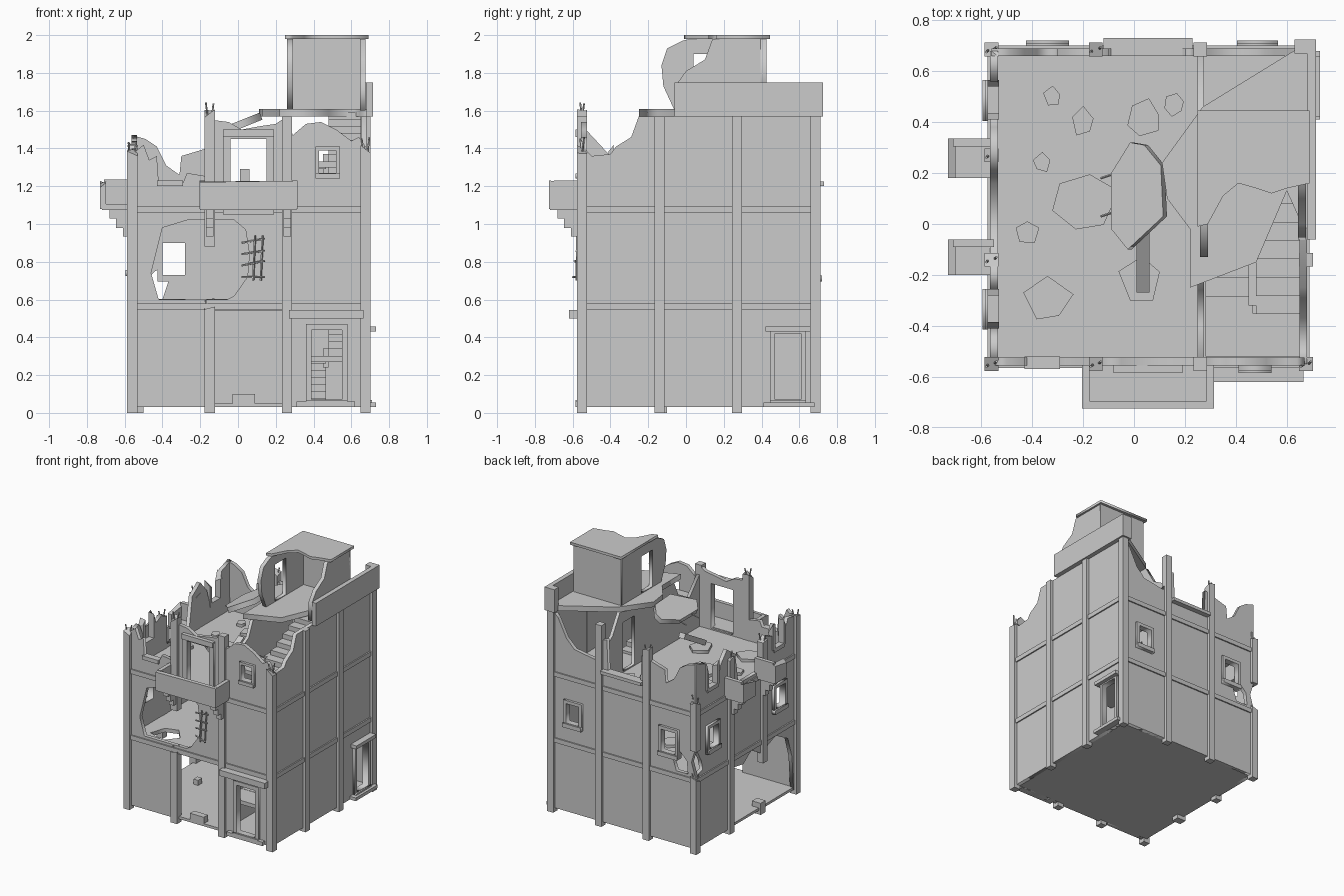
import bpy, bmesh, math, random
from mathutils import Matrix, Vector
random.seed(4)

# local (u, v, w) -> world for front/back walls, side walls and floor slabs
AXES = {'F': ((1, 0, 0), (0, 0, 1), (0, 1, 0)),
        'S': ((0, 1, 0), (0, 0, 1), (1, 0, 0)),
        'T': ((1, 0, 0), (0, 1, 0), (0, 0, 1))}

def finish(name, bm):
    bmesh.ops.recalc_face_normals(bm, faces=bm.faces)
    me = bpy.data.meshes.new(name)
    bm.to_mesh(me)
    bm.free()
    ob = bpy.data.objects.new(name, me)
    bpy.context.collection.objects.link(ob)
    return ob

def panel(name, plane, c, t, outline, holes=()):
    """Flat slab of thickness t centred on plane offset c, with holes."""
    cu = bpy.data.curves.new("tmp", 'CURVE')
    cu.dimensions = '2D'
    cu.fill_mode = 'BOTH'
    cu.extrude = t / 2
    for pts in [outline, *holes]:
        s = cu.splines.new('POLY')
        s.points.add(len(pts) - 1)
        for p, (u, v) in zip(s.points, pts):
            p.co = (u, v, 0, 1)
        s.use_cyclic_u = True
    tmp = bpy.data.objects.new("tmp", cu)
    bpy.context.collection.objects.link(tmp)
    bpy.context.view_layer.update()
    me = bpy.data.meshes.new_from_object(tmp.evaluated_get(bpy.context.evaluated_depsgraph_get()))
    bm = bmesh.new()
    bm.from_mesh(me)
    bpy.data.objects.remove(tmp)
    bpy.data.curves.remove(cu)
    bpy.data.meshes.remove(me)
    bmesh.ops.remove_doubles(bm, verts=bm.verts, dist=1e-5)
    a, b, n = (Vector(k) for k in AXES[plane])
    for v in bm.verts:
        v.co = a * v.co.x + b * v.co.y + n * (v.co.z + c)
    return finish(name, bm)

def rect(u0, u1, v0, v1):
    return [(u0, v0), (u1, v0), (u1, v1), (u0, v1)]

def box(name, x0, x1, y0, y1, z0, z1, rag=0.0):
    bm = bmesh.new()
    bmesh.ops.create_cube(bm, size=1)
    for v in bm.verts:
        top = v.co.z > 0
        v.co = ((x0 + x1) / 2 + v.co.x * (x1 - x0), (y0 + y1) / 2 + v.co.y * (y1 - y0),
                (z1 - random.random() * rag) if top else z0)
    return finish(name, bm)

def rod(name, p, q, r=0.005):
    p, q = Vector(p), Vector(q)
    bm = bmesh.new()
    bmesh.ops.create_cone(bm, cap_ends=True, segments=5, radius1=r, radius2=r, depth=(q - p).length)
    m = Matrix.Translation((p + q) / 2) @ (q - p).to_track_quat('Z', 'Y').to_matrix().to_4x4()
    bmesh.ops.transform(bm, matrix=m, verts=bm.verts)
    return finish(name, bm)

def window(name, plane, c, out, u0, u1, v0, v1, w=0.025):
    """Trim around an opening plus a projecting sill."""
    panel(name + "_frame", plane, c + out * 0.012, 0.045,
          rect(u0 - w, u1 + w, v0 - w, v1 + w), [rect(u0, u1, v0, v1)])
    panel(name + "_sill", plane, c + out * 0.015, 0.06, rect(u0 - w, u1 + w, v0 - w - .01, v0 - .003))

def pillar(name, x, y, z0, z1, broken=False):
    h = 0.027
    box(name, x - h, x + h, y - h, y + h, z0, z1, 0.05 if broken else 0)
    if broken:
        for d in (-.01, .01):
            rod(name + "_rebar", (x + d, y, z1 - .05), (x + d * 2, y + d, z1 + random.uniform(.01, .04)))

# --- front wall
FY, BY, LX, RX, T = -.54, .675, -.55, .665, .03
panel("front_wall", 'F', FY, T,
      [(-.56, .03), (-.13, .03), (-.13, .54), (.25, .54), (.25, .03), (.67, .03), (.67, 1.42), (.64, 1.46),
       (.60, 1.44), (.52, 1.50), (.44, 1.54), (.36, 1.53), (.29, 1.47), (.26, 1.57), (.20, 1.53), (.13, 1.52),
       (.02, 1.50), (-.05, 1.54), (-.13, 1.55), (-.15, 1.25), (-.27, 1.27), (-.29, 1.22), (-.42, 1.22),
       (-.43, 1.36), (-.47, 1.34), (-.50, 1.42), (-.56, 1.37)],
      [[(-.42, .60), (-.46, .74), (-.43, .86), (-.40, .98), (-.27, 1.02), (-.02, 1.02), (.04, .97), (.06, .84),
        (.05, .72), (-.02, .62), (-.06, .60)],
       rect(-.04, .15, 1.10, 1.45), rect(.39, .55, .07, .44), rect(.43, .52, 1.27, 1.39)])
# --- back wall
panel("back_wall", 'F', BY, T,
      [(-.56, .03), (.67, .03), (.67, 1.57), (.62, 1.52), (.55, 1.38), (.48, 1.31), (.30, 1.28), (.24, 1.45),
       (.20, 1.46), (.19, 1.22), (-.09, 1.22), (-.10, 1.42), (-.20, 1.39), (-.30, 1.36), (-.31, 1.26),
       (-.38, 1.31), (-.43, 1.41), (-.49, 1.45), (-.56, 1.47), (-.56, .80), (-.53, .70), (-.56, .60)],
      [[(-.40, .90), (-.28, .90), (-.28, .73), (-.36, .72), (-.38, .66), (-.40, .60), (-.50, .60), (-.49, .70),
        (-.44, .75), (-.40, .77)], rect(.43, .54, .73, .88)])
# --- left wall, open at ground level
panel("left_wall", 'S', LX, T,
      [(.68, .03), (.27, .03), (.27, .50), (.10, .47), (0, .54), (-.12, .47), (-.30, .54), (-.45, .46),
       (-.50, .30), (-.52, .03), (-.55, .03), (-.55, 1.38), (-.45, 1.40), (-.41, 1.31), (-.40, 1.22),
       (-.27, 1.22), (-.26, 1.33), (-.17, 1.37), (-.11, 1.12), (.16, 1.12), (.20, 1.37), (.30, 1.44),
       (.38, 1.35), (.42, 1.22), (.54, 1.22), (.56, 1.43), (.68, 1.47), (.68, .80), (.62, .70), (.60, .62),
       (.68, .60)],
      [rect(-.39, -.28, .76, .92), rect(.43, .54, .76, .92)])
# --- right wall
panel("right_wall", 'S', RX, T,
      [(-.55, .03), (.69, .03), (.69, 1.57), (-.25, 1.57), (-.29, 1.46), (-.37, 1.41), (-.40, 1.37),
       (-.50, 1.36), (-.55, 1.41)], [rect(.47, .61, .07, .42)])

# --- window and door trim
window("balcony_door", 'F', FY, -1, -.04, .15, 1.10, 1.45, .04)
box("balcony_door_lintel", -.08, .19, -.585, -.55, 1.46, 1.50)
window("front_door", 'F', FY, -1, .39, .55, .07, .44, .03)
window("stair_window", 'F', FY, -1, .43, .52, 1.27, 1.39, .02)
window("back_window_right", 'F', BY, 1, .43, .54, .73, .88)
window("back_window_left", 'F', BY, 1, -.40, -.28, .73, .90)
window("left_window_front", 'S', LX, -1, -.39, -.28, .76, .92)
window("left_window_back", 'S', LX, -1, .43, .54, .76, .92)
window("side_door", 'S', RX, 1, .47, .61, .07, .42)
for k, y in enumerate((-.40, .42)):
    box(f"upper_left_sill_{k}", -.575, -.53, y, y + .13, 1.20, 1.23)
    for d in (-.01, .12):
        box(f"upper_left_jamb_{k}", -.575, -.53, y + d, y + d + .025, 1.22, 1.44, .1)
box("upper_front_sill", -.43, -.29, -.57, -.52, 1.20, 1.23)
box("upper_back_sill", -.12, .23, .66, .73, 1.20, 1.225)

# --- awnings and steps
box("front_awning", .27, .665, -.62, -.54, .50, .545)
box("front_step", .31, .62, -.585, -.53, .03, .06)
box("side_awning", .67, .73, .42, .66, .43, .457)
box("side_step", .67, .73, .41, .68, .03, .055)

# --- frame pillars: (x, y, bottom, top, broken)
P = (-.56, -.15, .26, .675)
Q = (-.55, -.14, .27, .685)
for k, (x, y, a, b, r) in enumerate([
        (P[0], Q[0], 0, 1.41, 1), (P[1], Q[0], 0, .58, 1), (P[1], Q[0], .88, 1.61, 1), (P[2], Q[0], 0, 1.57, 0),
        (P[3], Q[0], 0, 1.42, 1), (P[3], Q[1], 0, 1.57, 0), (P[3], Q[2], 0, 1.57, 0), (P[3], Q[3], 0, 1.57, 0),
        (P[2], Q[3], 0, 1.57, 0), (P[1], Q[3], 0, 1.50, 1), (P[0], Q[3], 0, .60, 1), (P[0], Q[3], .80, 1.19, 1),
        (P[0], Q[2], 0, 1.38, 1), (P[0], Q[1], .40, 1.36, 1)]):
    pillar(f"pillar_{k}", x, y, a, b, r)

# --- storey bands round the outside
for z in (.545, 1.06):
    box("front_band", -.57, .68, -.565, -.53, z, z + .035)
    box("back_band", -.57, .68, .665, .70, z, z + .035)
    box("left_band", -.575, -.54, -.55, .69, z, z + .035)
    box("right_band", .655, .69, -.55, .69, z, z + .035)

# --- floors, stairwell partition
box("ground_floor", -.56, .67, -.55, .68, .03, .05)
panel("first_floor", 'T', .565, .03, rect(-.54, .27, -.53, .67),
      [[(-.44, -.45), (-.30, -.50), (-.22, -.40), (-.30, -.30), (-.40, -.33)]])
panel("second_floor", 'T', 1.075, .03, rect(-.54, .27, -.53, .67))
for z in (.565, 1.075):
    box("stair_hall_floor", .26, .66, .15, .67, z - .015, z + .015)
panel("stairwell_partition", 'S', .262, .025,
      [(-.53, .04), (.67, .04), (.67, 1.35), (.55, 1.42), (.46, 1.57), (-.20, 1.57), (-.26, 1.44), (-.40, 1.36),
       (-.53, 1.50)], [rect(.28, .42, z, z + .38) for z in (.06, .59, 1.10)])

# --- two stair flights per storey
for s in range(3):
    z = .04 + s * .515
    for k in range(7):
        y, h = .15 - k * .072, z + k * .037
        box("stair_up", .28, .465, y - .072, y, h, h + .04)
        h2 = z + .26 + k * .037
        box("stair_return", .48, .65, -.354 + k * .072, -.282 + k * .072, h2, h2 + .04)
    box("stair_landing", .28, .65, -.52, -.35, z + .23, z + .26)
    box("stair_divider", .45, .48, -.32, -.13, z + .2, z + .30)

# --- broken roof slab, parapet and hanging slab
panel("roof_slab", 'T', 1.59, .04,
      [(.70, .70), (.66, .70), (.27, .46), (.11, .24), (.13, .10), (.22, -.02), (.22, -.25), (.48, -.15),
       (.60, .13), (.645, .03), (.70, -.05)])
box("parapet", .68, .715, -.06, .725, 1.57, 1.75)
box("parapet_return", .63, .69, .67, .725, 1.57, 1.75)
slab = panel("hanging_slab", 'T', 0, .04,
             [(-.11, .09), (-.03, .21), (.03, .20), (.10, .12), (.11, -.08), (-.04, -.21), (-.11, -.13)])
slab.location = (.02, .11, 1.53)
slab.rotation_euler = (0, math.radians(-22), 0)
for y in (0.03, .18):
    rod("slab_rebar", (-.13, y, 1.47), (-.07, y + .02, 1.50))

# --- rooftop stair house
panel("tower_back_wall", 'F', .41, .03, rect(.265, .675, 1.6, 1.98))
panel("tower_left_wall", 'S', .275, .03,
      [(-.06, 1.6), (.42, 1.6), (.42, 1.98), (.02, 1.98), (-.02, 1.97), (-.10, 1.93), (-.13, 1.84), (-.12, 1.73)],
      [rect(.04, .18, 1.615, 1.90)])
panel("tower_right_wall", 'S', .66, .03,
      [(-.06, 1.6), (.42, 1.6), (.42, 1.98), (.14, 1.98), (.10, 1.87), (0, 1.81), (-.05, 1.74)])
panel("tower_cap", 'T', 1.99, .02,
      [(.25, .445), (.69, .445), (.69, .16), (.60, .14), (.54, .12), (.48, .14), (.41, .16), (.35, .11),
       (.29, 0), (.25, -.01)])

# --- front balcony on stepped brackets
box("balcony_floor", -.20, .31, -.72, -.54, 1.075, 1.105)
box("balcony_front_rail", -.205, .315, -.725, -.695, 1.08, 1.23, .01)
for x in (-.205, .285):
    box("balcony_side_rail", x, x + .03, -.70, -.55, 1.08, 1.23)
for x in (-.15, .26):
    for d, z in ((.12, 1.03), (.085, .98), (.05, .935)):
        box("balcony_bracket", x - .02, x + .02, -.56 - d, -.55, z, z + .05)

# --- two remaining ends of the left balcony
for y0, y1, side in ((.18, .335, .305), (-.20, -.06, -.09)):
    box("left_balcony_floor", -.72, -.55, y0, y1, 1.075, 1.105)
    box("left_balcony_rail", -.73, -.70, y0, y1, 1.08, 1.23, .06)
    box("left_balcony_end", -.71, -.55, side, side + .03, 1.08, 1.235)
    ym = (y0 + y1) / 2
    for d, z in ((.12, 1.03), (.085, .98), (.05, .935)):
        box("left_balcony_bracket", -.56 - d, -.55, ym - .02, ym + .02, z, z + .05)

# --- bent rebar at the front hole
for k in range(4):
    z = .72 + k * .06
    rod("hole_rebar", (.02, -.55, z), (.14, -.60 + .01 * k, z + random.uniform(-.02, .03)), .006)
for x in (.08, .12):
    rod("hole_rebar_upright", (x, -.58, .70), (x + .01, -.575, .94), .006)

# --- rubble plates, fallen beam and loose blocks
def rubble(x, y, z, r):
    n = random.choice((5, 6))
    pts = [(x + r * random.uniform(.7, 1.1) * math.cos(i * math.tau / n + .3),
            y + r * random.uniform(.7, 1.1) * math.sin(i * math.tau / n + .3)) for i in range(n)]
    panel("rubble", 'T', z, .025, pts)
for x, y, r in ((-.20, .09, .14), (.04, .41, .08), (-.20, .40, .06), (-.34, -.30, .10), (.03, -.22, .10),
                (-.42, -.03, .05), (-.32, .50, .04), (.16, .47, .05), (-.36, .24, .04)):
    rubble(x, y, 1.10, r)
for x, y, r in ((-.35, .20, .07), (.05, -.2, .06), (-.1, .3, .09)):
    rubble(x, y, .59, r)
beam = box("fallen_beam", -.025, .025, -.15, .15, -.02, .02)
beam.location = (.035, -.13, 1.20)
beam.rotation_euler = (math.radians(30), 0, 0)
box("ground_block", -.03, .09, -.55, -.50, .05, .10)
box("ground_block_left", -.575, -.50, -.16, -.10, 0, .09)
box("ground_block_small", -.35, -.31, -.05, 0, .05, .09)
